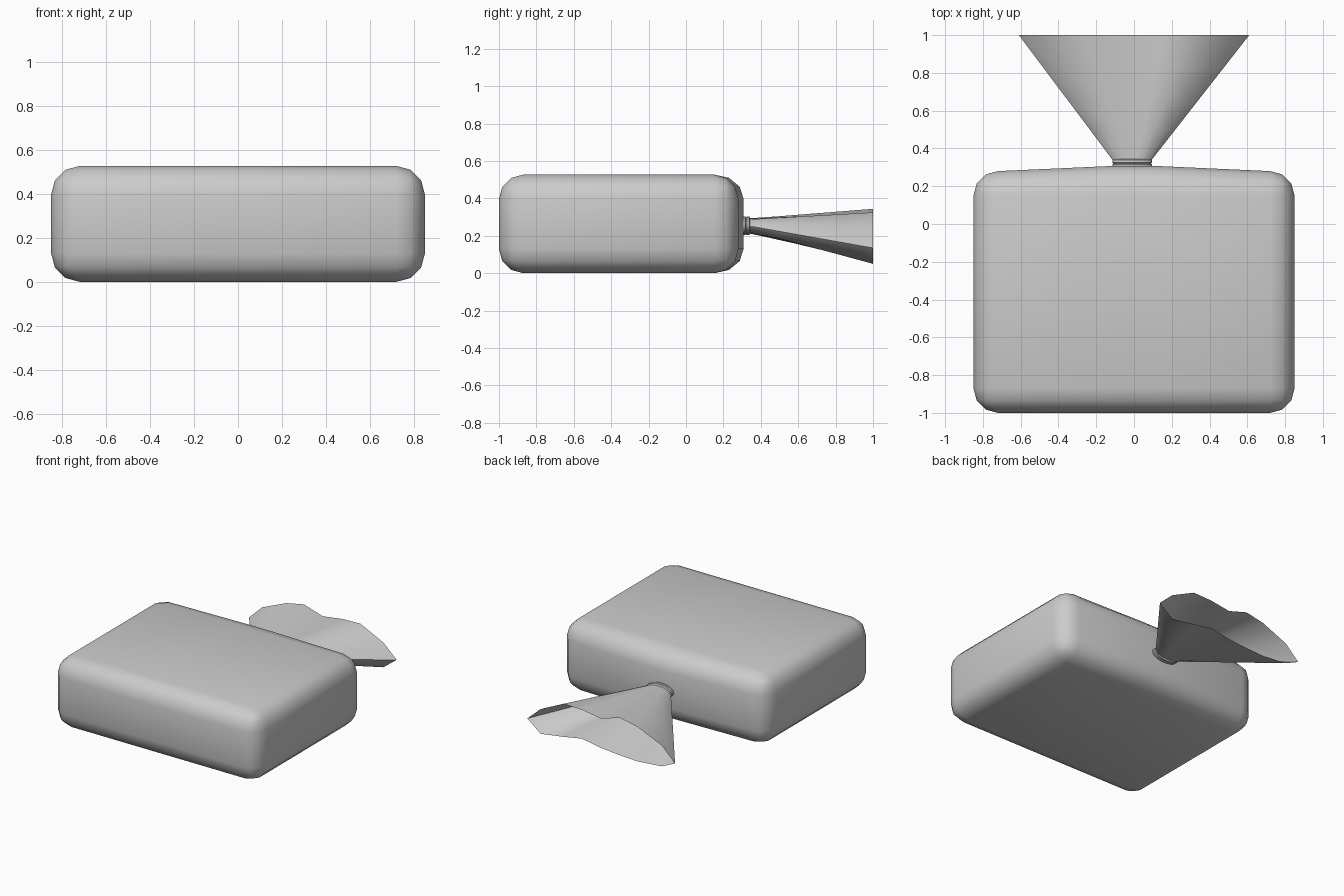
import bpy, bmesh
from math import cos, sin, acos, pi, radians

if "Cube" in bpy.data.objects:
    bpy.data.objects.remove(bpy.data.objects["Cube"])


def finish(name, bm, angle=40):
    bmesh.ops.recalc_face_normals(bm, faces=bm.faces)
    mesh = bpy.data.meshes.new(name)
    bm.to_mesh(mesh)
    bm.free()
    obj = bpy.data.objects.new(name, mesh)
    bpy.context.collection.objects.link(obj)
    bpy.ops.object.select_all(action='DESELECT')
    obj.select_set(True)
    bpy.context.view_layer.objects.active = obj
    bpy.ops.object.shade_smooth_by_angle(angle=radians(angle))
    return obj


def loft(bm, rings, cap=False):
    loops = [[bm.verts.new(p) for p in ring] for ring in rings]
    n = len(loops[0])
    for a, b in zip(loops, loops[1:]):
        for i in range(n):
            j = (i + 1) % n
            bm.faces.new((a[i], a[j], b[j], b[i]))
    if cap:
        bm.faces.new(loops[0])
        bm.faces.new(loops[-1])


# Rounded body, with the back face bowed out slightly towards the neck
bm = bmesh.new()
bmesh.ops.create_cube(bm, size=1)
for v in bm.verts:
    v.co.x *= 1.70
    v.co.y = v.co.y * 1.28 - 0.36
    v.co.z = (v.co.z + 0.5) * 0.527
bmesh.ops.bevel(bm, geom=bm.edges[:], offset=0.13, segments=3, profile=0.5,
                affect='EDGES')
for x in (-0.1, 0.1):
    bmesh.ops.bisect_plane(bm, geom=bm.verts[:] + bm.edges[:] + bm.faces[:],
                           plane_co=(x, 0, 0), plane_no=(1, 0, 0))
for v in bm.verts:
    if v.co.y > 0.14:
        bow = min(1, max(0, (0.72 - abs(v.co.x)) / 0.62))
        v.co.y += 0.028 * bow * (v.co.y - 0.14) / 0.14
finish("body", bm)

# Oval collar with a shallow groove
CX, CZ = -0.01, 0.253


def oval(y, rx, rz, n=32):
    return [(CX + rx * cos(2 * pi * i / n), y, CZ + rz * sin(2 * pi * i / n))
            for i in range(n)]


bm = bmesh.new()
loft(bm, [oval(y, 0.105 + d, 0.05 + d) for y, d in
          ((0.295, -0.008), (0.308, 0), (0.316, 0), (0.32, -0.006),
           (0.325, 0), (0.338, 0), (0.344, -0.01))], cap=True)
finish("collar", bm)

# Wavy open nozzle: oval throat spreading to a rippled rim
rim = [(.61, .135), (.5, .235), (.31, .325), (.16, .32), (0, .297),
       (-.155, .344), (-.3, .315), (-.5, .23), (-.61, .125),
       (-.5, .075), (-.3, .058), (-.15, .065), (0, .078),
       (.16, .105), (.31, .078), (.5, .05)]
throat = []
for i, (x, z) in enumerate(rim):
    a = acos(max(-1, min(1, x / 0.61))) * (1 if i <= 8 else -1)
    throat.append((CX + 0.1 * cos(a), 0.335, CZ + 0.04 * sin(a)))
end = [(x, 1.0, z) for x, z in rim]
STEPS = 4
rings = [[tuple(p + (q - p) * s / STEPS for p, q in zip(t, e))
          for t, e in zip(throat, end)] for s in range(STEPS + 1)]
bm = bmesh.new()
loft(bm, rings)
finish("nozzle", bm, 60)
